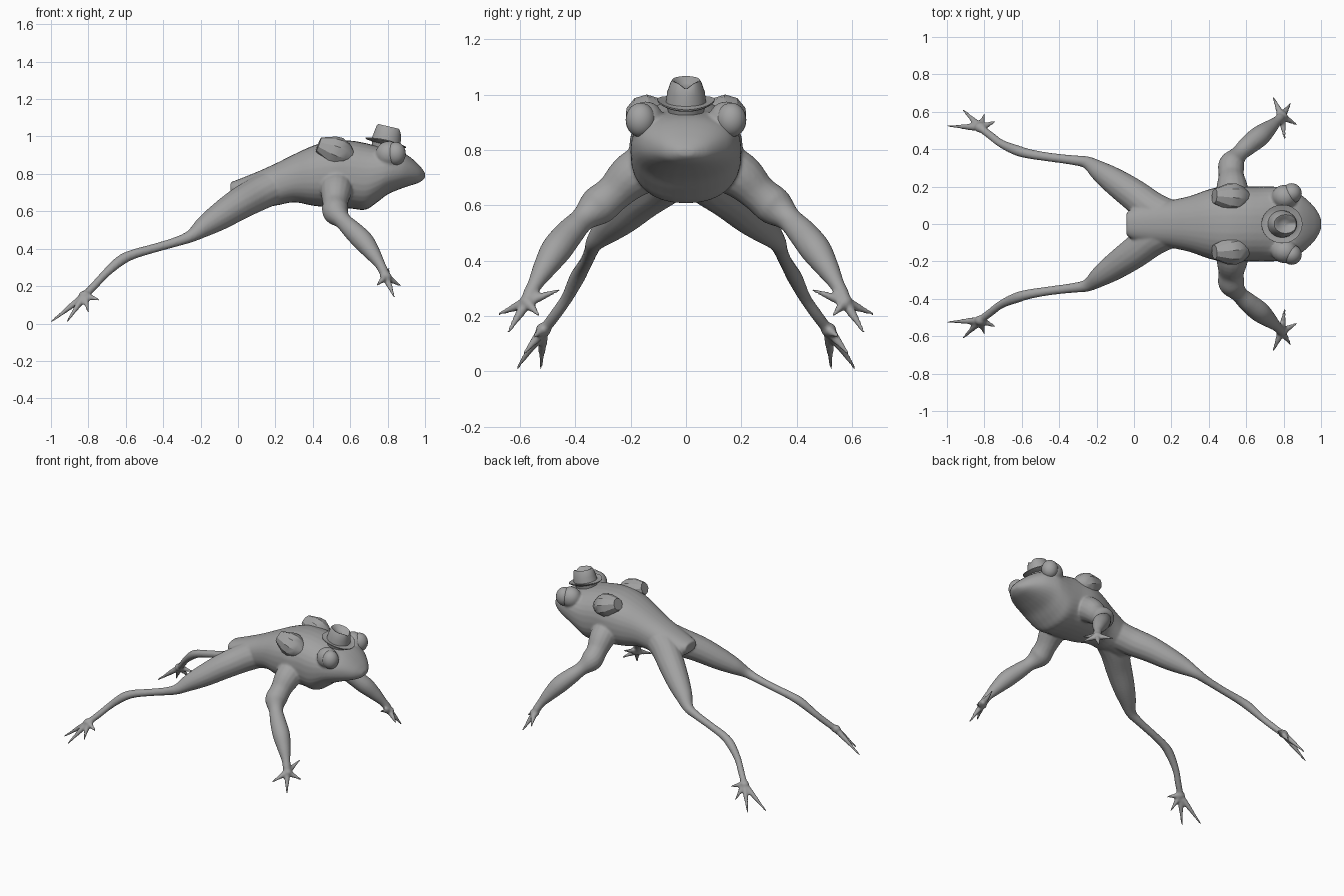
import bpy, bmesh, math
from mathutils import Vector, Matrix

if "Cube" in bpy.data.objects:
    bpy.data.objects.remove(bpy.data.objects["Cube"])

skin = bpy.data.materials.new("plain_grey")
skin.diffuse_color = (0.36, 0.36, 0.36, 1)
skin.use_nodes = True
skin.node_tree.nodes["Principled BSDF"].inputs["Base Color"].default_value = skin.diffuse_color


def finish(bm, name, angle=35):
    bmesh.ops.recalc_face_normals(bm, faces=bm.faces)
    me = bpy.data.meshes.new(name)
    bm.to_mesh(me)
    bm.free()
    ob = bpy.data.objects.new(name, me)
    bpy.context.collection.objects.link(ob)
    me.materials.append(skin)
    bpy.ops.object.select_all(action='DESELECT')
    ob.select_set(True)
    bpy.context.view_layer.objects.active = ob
    bpy.ops.object.shade_smooth_by_angle(angle=math.radians(angle))
    return ob


def loft(bm, rings):
    """Skin a list of point rings and cap both ends."""
    rows = [[bm.verts.new(p) for p in ring] for ring in rings]
    n = len(rows[0])
    for a, b in zip(rows, rows[1:]):
        for i in range(n):
            j = (i + 1) % n
            bm.faces.new((a[i], a[j], b[j], b[i]))
    bm.faces.new(rows[0][::-1])
    bm.faces.new(rows[-1])


def refine(keys, steps=5):
    """Catmull-Rom interpolation of tuples."""
    ks = [Vector(k) for k in keys]
    ks = [ks[0]] + ks + [ks[-1]]
    out = []
    for i in range(1, len(ks) - 2):
        a, b, c, d = ks[i - 1:i + 3]
        for s in range(steps):
            t = s / steps
            out.append(0.5 * (2 * b + (c - a) * t + (2 * a - 5 * b + 4 * c - d) * t * t
                              + (3 * b - a - 3 * c + d) * t ** 3))
    return out + [ks[-1]]


def limb(bm, keys, side, steps=5, n=16):
    """Round tube through (x, y, z, radius) keys."""
    ks = refine([(x, y * side, z, r) for x, y, z, r in keys], steps)
    pts = [k.to_3d() for k in ks]
    rings = []
    for i, p in enumerate(pts):
        tan = (pts[min(i + 1, len(pts) - 1)] - pts[max(i - 1, 0)]).normalized()
        u = tan.cross(Vector((0, 0, 1))).normalized()
        v = tan.cross(u)
        rings.append([p + max(ks[i][3], .004) * (u * math.cos(2 * math.pi * k / n) + v * math.sin(2 * math.pi * k / n))
                      for k in range(n)])
    loft(bm, rings)


def ball(bm, pos, size):
    m = Matrix.Translation(pos) @ Matrix.Diagonal((*size, 1))
    bmesh.ops.create_uvsphere(bm, u_segments=24, v_segments=16, radius=1, matrix=m)


bm = bmesh.new()

# torso and head: x, top z, bottom z, half width
torso = [(-.04, .755, .69, .06), (0, .77, .66, .085), (.1, .81, .62, .115), (.2, .855, .63, .128),
         (.3, .905, .648, .15), (.4, .95, .63, .185), (.5, .978, .62, .205), (.6, .978, .615, .2),
         (.68, .965, .608, .2), (.74, .95, .645, .2), (.8, .94, .69, .195), (.87, .92, .72, .17),
         (.92, .89, .737, .135), (.965, .85, .752, .09), (.99, .82, .768, .05), (1.0, .805, .78, .025)]
rings = []
for x, top, bot, w in refine(torso, 4):
    ring = []
    for k in range(32):
        a = 2 * math.pi * k / 32
        c, s = math.cos(a), math.sin(a)
        e = 2 / 2.3
        ring.append((x, w * math.copysign(abs(c) ** e, c),
                     (top + bot) / 2 + (top - bot) / 2 * math.copysign(abs(s) ** e, s)))
    rings.append(ring)
loft(bm, rings)

hind_leg = [(.2, .03, .735, .095), (.1, .08, .69, .092), (0, .155, .635, .085), (-.1, .225, .57, .073),
            (-.18, .28, .518, .056), (-.25, .328, .468, .034), (-.33, .342, .437, .026),
            (-.45, .357, .402, .024), (-.56, .375, .37, .026), (-.63, .395, .335, .028),
            (-.71, .43, .265, .022), (-.77, .475, .2, .021), (-.82, .513, .15, .02)]
toes = [(-1.0, .525, .008), (-.915, .612, .008), (-.8, .588, .06), (-.738, .55, .125)]
fore_leg = [(.53, .08, .77, .09), (.525, .19, .71, .085), (.52, .26, .645, .068), (.523, .32, .595, .07),
            (.56, .372, .55, .046), (.61, .42, .5, .052), (.67, .468, .44, .056), (.72, .51, .375, .043),
            (.76, .545, .315, .028), (.78, .565, .275, .026), (.79, .575, .25, .022)]
fingers = [(.743, .68, .205), (.837, .645, .137), (.873, .53, .2), (.805, .455, .295)]

for side in (1, -1):
    for leg, tips, palm in ((hind_leg, toes, (-.82, .515, .15)), (fore_leg, fingers, (.79, .575, .25))):
        limb(bm, leg, side)
        root = Vector(palm)
        ball(bm, (root.x, root.y * side, root.z), (.032, .028, .026))
        # tapering digits
        for tip in tips:
            t = Vector(tip)
            limb(bm, [(*root, .02), (*root.lerp(t, .35), .017), (*root.lerp(t, .65), .011), (*t, .006)], side, 4, 10)
    # eye sockets
    ball(bm, (.805, .145 * side, .905), (.07, .065, .07))

frog = finish(bm, "frog_body", 60)
# fuse the overlapping forms into one soft skin
rm = frog.modifiers.new("fuse", 'REMESH')
rm.mode = 'VOXEL'
rm.voxel_size = .0075
rm.use_smooth_shade = True
sm = frog.modifiers.new("soften", 'SMOOTH')
sm.factor = .5
sm.iterations = 5

# eyeballs
for side, label in ((1, "left"), (-1, "right")):
    bm = bmesh.new()
    ball(bm, (.843, .164 * side, .908), (.054, .054, .062))
    finish(bm, label + "_eye", 60)


def lathe(bm, profile, n, sx=1, sy=1):
    loft(bm, [[(r * sx * math.cos(2 * math.pi * (k + .5) / n), r * sy * math.sin(2 * math.pi * (k + .5) / n), z)
               for k in range(n)] for r, z in profile])


# flared back pods, facing rearward and upward
for side, label in ((1, "left"), (-1, "right")):
    bm = bmesh.new()
    lathe(bm, [(.035, .0), (.04, .0), (.075, -.075), (.08, -.11), (.065, -.155), (.03, -.2)], 10)
    axis = Vector((-.93, .08 * side, .36))
    bm.transform(Matrix.Translation((.43, .15 * side, .957)) @ axis.to_track_quat('Z', 'Y').to_matrix().to_4x4())
    finish(bm, label + "_back_pod", 30)

# hat: brim, crown and pinched top
bm = bmesh.new()
lathe(bm, [(.07, -.03), (.075, -.008), (.104, -.004), (.112, 0), (.112, .005), (.09, .004), (.079, .01),
           (.074, .045), (.069, .08), (.062, .09), (.054, .088), (.035, .07), (.012, .064)], 32, 1.0, .92)
for v in bm.verts:
    if v.co.z > .06:  # front pinch
        v.co.y *= .88
        v.co.z -= .025 * max(0, v.co.x / .07) * max(0, 1 - abs(v.co.y) / .03)
    elif abs(v.co.z) < .006:  # brim sides curl up
        v.co.z += 1.2 * v.co.y ** 2
bm.transform(Matrix.Translation((.79, 0, .965)) @ Matrix.Rotation(math.radians(13), 4, 'Y'))
finish(bm, "hat", 40)
